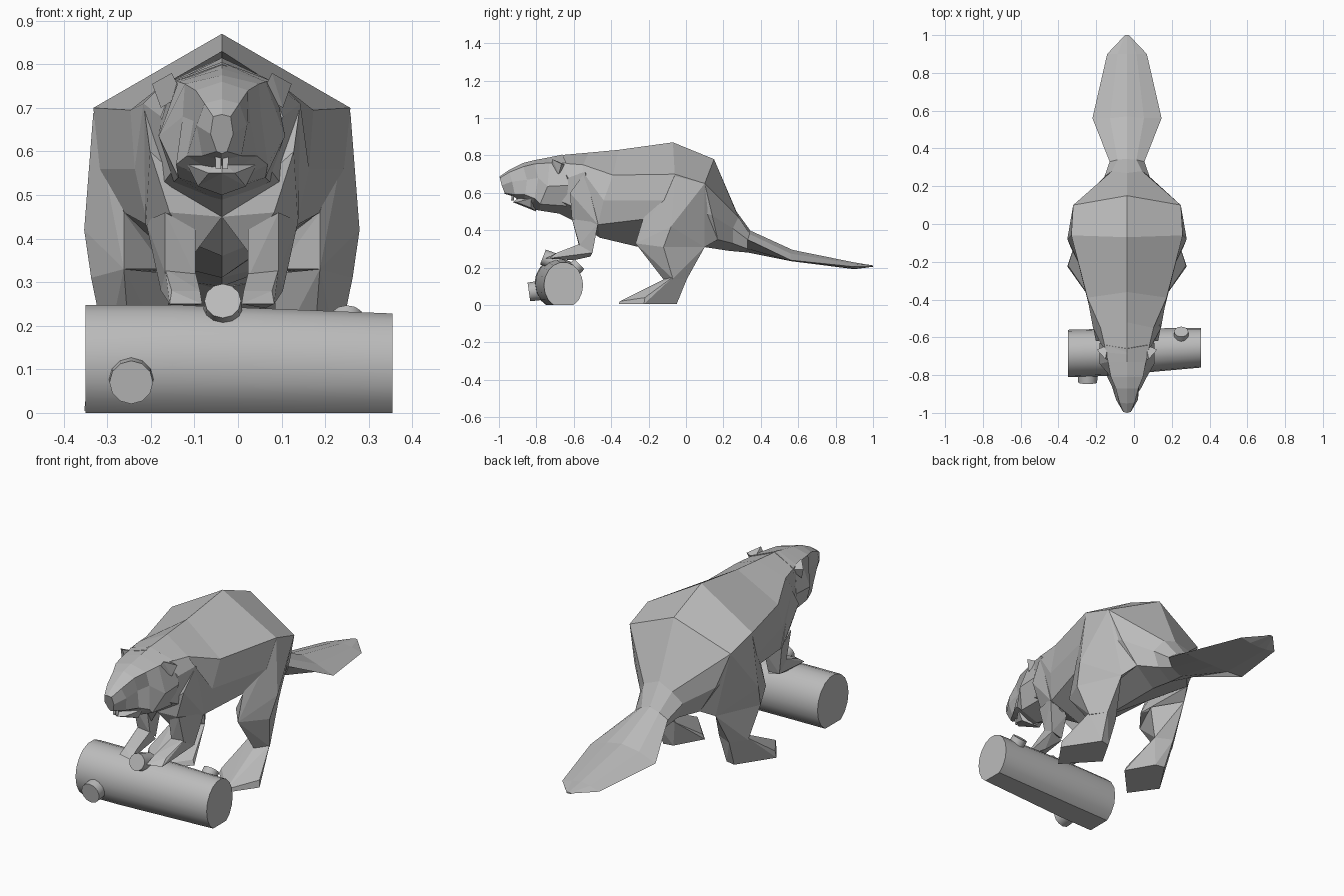
import bpy
import bmesh
import math
from mathutils import Vector

cube = bpy.data.objects.get("Cube")
if cube:
    bpy.data.objects.remove(cube, do_unlink=True)

CENTRE = -.037  # the animal's mirror plane

grey = bpy.data.materials.new("plain grey")
grey.use_nodes = True
grey.diffuse_color = (.5, .5, .5, 1)
grey.node_tree.nodes["Principled BSDF"].inputs["Base Color"].default_value = grey.diffuse_color


def finish(name, bm, smooth=False):
    """Turn a bmesh into a named, coloured object."""
    bmesh.ops.recalc_face_normals(bm, faces=bm.faces[:])
    mesh = bpy.data.meshes.new(name)
    bm.to_mesh(mesh)
    bm.free()
    mesh.materials.append(grey)
    obj = bpy.data.objects.new(name, mesh)
    bpy.context.collection.objects.link(obj)
    if smooth:
        bpy.ops.object.select_all(action='DESELECT')
        obj.select_set(True)
        bpy.context.view_layer.objects.active = obj
        bpy.ops.object.shade_smooth_by_angle(angle=math.radians(30))
    return obj


def loft(name, rings, smooth=False):
    """Skin a row of closed rings and cap both ends."""
    bm = bmesh.new()
    rows = [[bm.verts.new(point) for point in ring] for ring in rings]
    for a, b in zip(rows, rows[1:]):
        for i in range(len(a)):
            j = (i + 1) % len(a)
            bm.faces.new((a[i], a[j], b[j], b[i]))
    bm.faces.new(rows[0])
    bm.faces.new(rows[-1])
    return finish(name, bm, smooth)


def section(top, bottom, *sides):
    """Symmetric ring from (y, z) top and bottom and (half width, y, z) side points."""
    left = [(CENTRE + w, y, z) for w, y, z in sides]
    right = [(CENTRE - w, y, z) for w, y, z in reversed(sides)]
    return [(CENTRE, *top)] + left + [(CENTRE, *bottom)] + right


def hull_pair(name, *points):
    """Faceted convex block on the left side and its mirror on the right."""
    for prefix, side in (("left_", 1), ("right_", -1)):
        bm = bmesh.new()
        verts = [bm.verts.new((CENTRE + side * w, y, z)) for w, y, z in points]
        result = bmesh.ops.convex_hull(bm, input=verts)
        spare = {v for v in result["geom_interior"] if isinstance(v, bmesh.types.BMVert)}
        bmesh.ops.delete(bm, geom=list(spare), context='VERTS')
        finish(prefix + name, bm)


def knot(name, start, end, radius):
    """Cut branch stub running between two points."""
    start, end = Vector(start), Vector(end)
    axis = end - start
    bm = bmesh.new()
    bmesh.ops.create_cone(bm, cap_ends=True, segments=12, radius1=radius * 1.1,
                          radius2=radius, depth=axis.length)
    bmesh.ops.rotate(bm, verts=bm.verts, matrix=axis.to_track_quat('Z', 'Y').to_matrix())
    bmesh.ops.translate(bm, verts=bm.verts, vec=(start + end) / 2)
    finish(name, bm, smooth=True)


# Body from neck to rump, tapering into the tail root
loft("body", [
    section((-.69, .80), (-.72, .51), (.11, -.68, .76), (.14, -.63, .68), (.11, -.68, .56)),
    section((-.52, .815), (-.6, .45), (.14, -.55, .75), (.18, -.55, .71), (.14, -.59, .52)),
    section((-.36, .83), (-.46, .36), (.21, -.39, .695), (.2, -.44, .56), (.17, -.47, .43)),
    section((-.07, .87), (-.25, .31), (.295, -.06, .70), (.28, -.12, .56), (.225, -.22, .46)),
    section((.15, .78), (.1, .31), (.285, .1, .65), (.23, .14, .48), (.16, .17, .35)),
    section((.27, .5), (.23, .29), (.08, .28, .47), (.12, .25, .41), (.09, .25, .33)),
    section((.35, .39), (.34, .28), (.05, .34, .38), (.092, .33, .35), (.07, .33, .30)),
])

# Broad flat tail
loft("tail", [
    section((.34, .4), (.31, .285), (.05, .34, .38), (.092, .33, .35), (.07, .33, .30)),
    section((.57, .295), (.56, .235), (.09, .56, .275), (.183, .56, .24), (.09, .56, .235)),
    section((.9, .228), (.9, .192), (.05, .9, .22), (.105, .9, .205), (.05, .9, .195)),
    section((1, .212), (1, .205), (.01, 1, .211), (.015, .995, .208), (.01, 1, .206)),
])

# Head with sunken eye sockets and a tapering muzzle
loft("head", [
    section((-.66, .805), (-.62, .48), (.12, -.64, .76), (.145, -.63, .64), (.11, -.64, .53)),
    section((-.73, .79), (-.78, .505), (.10, -.73, .76), (.145, -.74, .635), (.10, -.78, .54)),
    section((-.81, .775), (-.83, .515), (.085, -.81, .755), (.09, -.79, .68), (.105, -.81, .57)),
    section((-.87, .76), (-.87, .54), (.06, -.87, .74), (.065, -.85, .67), (.08, -.86, .59)),
    section((-.95, .72), (-.92, .58), (.04, -.945, .71), (.058, -.93, .66), (.045, -.915, .59)),
    section((-1, .685), (-.97, .595), (.02, -.995, .68), (.026, -.985, .64), (.012, -.97, .6)),
])
hull_pair("ear", (.09, -.72, .73), (.115, -.715, .78), (.16, -.665, .755),
          (.14, -.68, .7), (.1, -.64, .75))
hull_pair("jaw", (0, -.8, .5), (.055, -.83, .52), (.08, -.83, .57), (0, -.925, .55),
          (.03, -.905, .55), (0, -.89, .58))
hull_pair("tooth", (.002, -.93, .6), (.016, -.93, .6), (.002, -.935, .56),
          (.014, -.935, .56), (.002, -.92, .56), (.014, -.92, .6))

# Front legs resting on the log
hull_pair("shoulder", (.18, -.54, .71), (.165, -.62, .6), (.175, -.47, .43), (.12, -.61, .46),
          (0, -.6, .45), (.06, -.56, .37), (.07, -.48, .39), (.1, -.5, .66))
hull_pair("forearm", (.175, -.47, .44), (.13, -.61, .46), (.06, -.59, .42), (.065, -.48, .39),
          (.13, -.57, .32), (.06, -.57, .31), (.14, -.5, .28), (.07, -.51, .27))
hull_pair("hand", (.13, -.56, .33), (.06, -.57, .32), (.14, -.5, .28), (.07, -.51, .26),
          (.115, -.69, .28), (.05, -.69, .28), (.12, -.73, .25), (.045, -.75, .25), (.1, -.6, .24))

# Hind legs standing on broad, splayed feet
hull_pair("thigh", (.285, .1, .65), (.295, -.06, .69), (.225, -.23, .46), (.316, -.08, .42),
          (.225, -.27, .33), (.3, -.12, .31), (.2, .1, .31), (.16, .17, .35), (.13, -.15, .33))
hull_pair("shin", (.225, -.27, .33), (.3, -.12, .31), (.2, .1, .31), (.12, -.06, .32),
          (.21, -.115, .13), (.265, -.07, .14), (.21, .005, .14), (.125, -.035, .14))
hull_pair("foot", (.21, -.115, .14), (.265, -.07, .15), (.21, .005, .14), (.125, -.035, .14),
          (.2, -.05, .005), (.15, -.06, .005), (.316, -.225, .005), (.22, -.36, .005),
          (.312, -.22, .04), (.22, -.355, .02), (.07, -.2, .005), (.08, -.195, .03))


# Log with a flattened underside
def log_ring(x, y, depth, height):
    angles = [math.tau * i / 18 for i in range(18)]
    return [(x, y + depth * math.cos(a), max(0, height * (.46 + .54 * math.sin(a)))) for a in angles]


loft("log", [log_ring(-.35, -.685, .125, .25), log_ring(-.15, -.68, .125, .25),
             log_ring(.355, -.655, .105, .23)], smooth=True)
knot("front_knot", (-.245, -.7, .09), (-.245, -.84, .07), .05)
knot("upper_knot", (-.035, -.67, .22), (-.035, -.765, .257), .042)
knot("rear_knot", (.25, -.63, .16), (.25, -.57, .22), .038)
